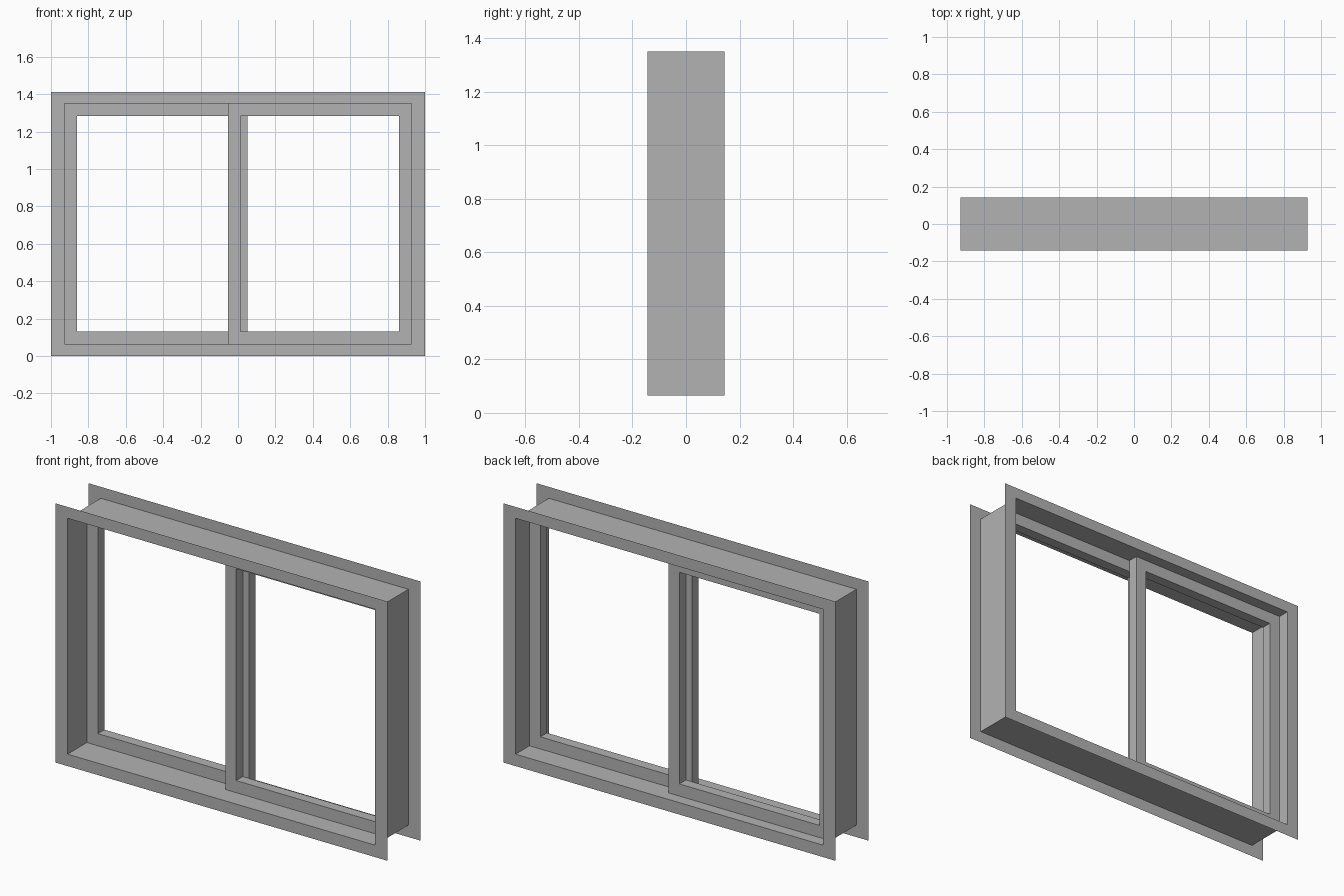
import bpy
import bmesh

if "Cube" in bpy.data.objects:
    bpy.data.objects.remove(bpy.data.objects["Cube"], do_unlink=True)

GREY = (0.45, 0.45, 0.45, 1)
grey = bpy.data.materials.new("grey_frame")
grey.use_nodes = True
grey.diffuse_color = GREY
grey.node_tree.nodes["Principled BSDF"].inputs["Base Color"].default_value = GREY

SIDE, BOTTOM, TOP = 0.927, 0.065, 1.35   # window opening
DEPTH = 0.143                            # half depth of the lining
BAR = 0.066                              # width of sash bars


def rect(x0, x1, z0, z1, y):
    return [(x0, y, z0), (x1, y, z0), (x1, y, z1), (x0, y, z1)]


def ring(name, loops, closed):
    """Join a series of rectangular loops with quads."""
    bm = bmesh.new()
    rows = [[bm.verts.new(p) for p in loop] for loop in loops]
    pairs = list(zip(rows, rows[1:]))
    if closed:
        pairs.append((rows[-1], rows[0]))
    for a, b in pairs:
        for i in range(4):
            j = (i + 1) % 4
            bm.faces.new((a[i], a[j], b[j], b[i]))
    bmesh.ops.recalc_face_normals(bm, faces=bm.faces)
    mesh = bpy.data.meshes.new(name)
    bm.to_mesh(mesh)
    bm.free()
    mesh.materials.append(grey)
    obj = bpy.data.objects.new(name, mesh)
    bpy.context.collection.objects.link(obj)
    return obj


def sash(name, x0, x1, y0, y1):
    outer = (x0, x1, BOTTOM, TOP)
    inner = (x0 + BAR, x1 - BAR, BOTTOM + BAR, TOP - BAR)
    ring(name, [rect(*outer, y0), rect(*inner, y0),
                rect(*inner, y1), rect(*outer, y1)], True)


# Thin sheet lining with a flat flange around its front and back edges
flange = (-1, 1, 0, 1.412)
lining = (-SIDE, SIDE, BOTTOM, TOP)
ring("window_lining", [rect(*flange, -DEPTH), rect(*lining, -DEPTH),
                       rect(*lining, DEPTH), rect(*flange, DEPTH)], False)

# Two sliding sashes on neighbouring tracks, overlapping at the centre
sash("front_sash", -0.053, SIDE, -0.034, 0.023)
sash("back_sash", -SIDE, 0.05, 0.023, 0.08)
